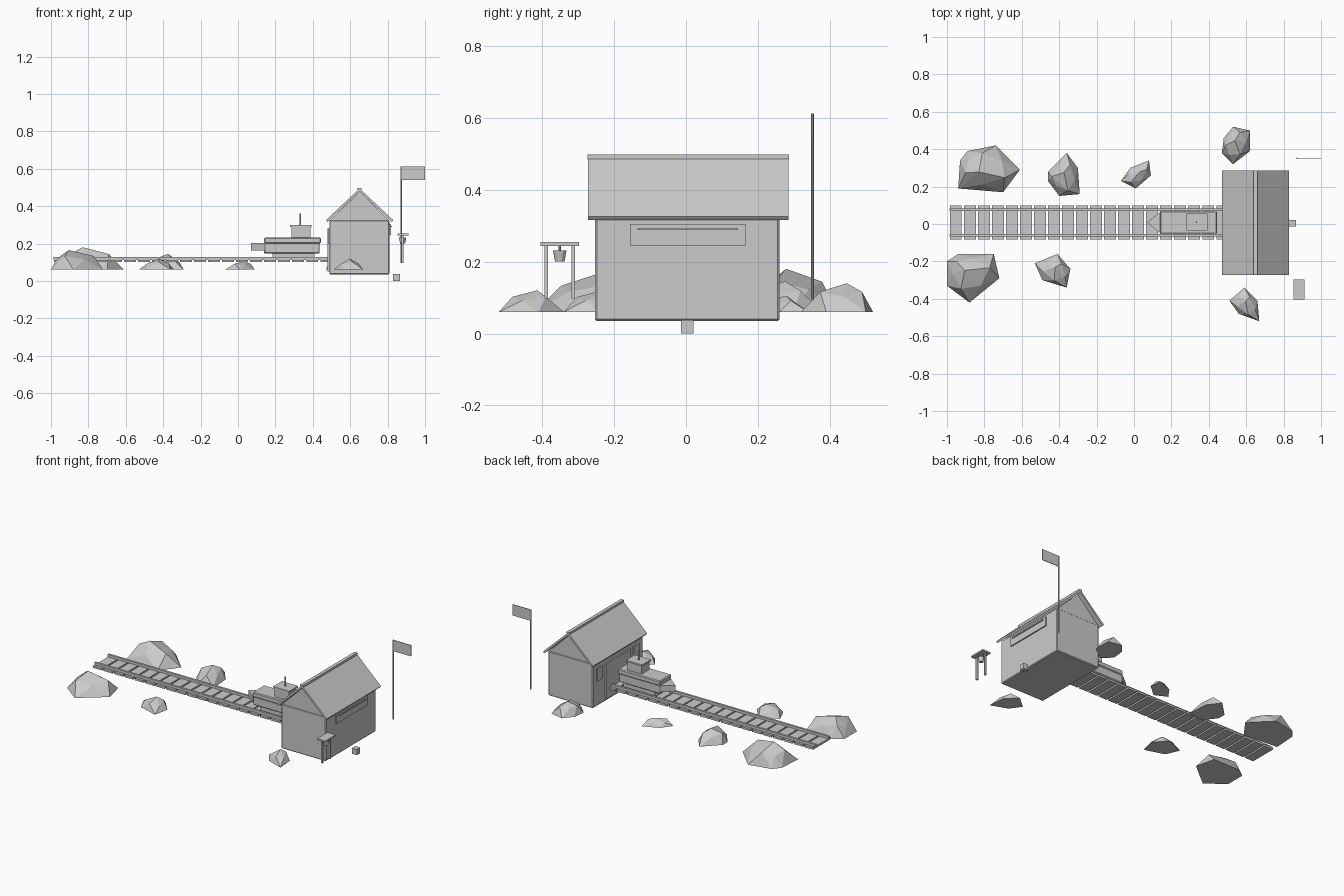
import bpy, bmesh, math
from mathutils import Vector

cube = bpy.data.objects.get("Cube")
if cube:
    bpy.data.objects.remove(cube)

grey = bpy.data.materials.new("plain_grey")
grey.use_nodes = True
tone = (0.6, 0.6, 0.6, 1)
grey.diffuse_color = tone
grey.node_tree.nodes["Principled BSDF"].inputs["Base Color"].default_value = tone


def finish(name, bm):
    bmesh.ops.recalc_face_normals(bm, faces=bm.faces)
    mesh = bpy.data.meshes.new(name)
    bm.to_mesh(mesh)
    bm.free()
    mesh.materials.append(grey)
    obj = bpy.data.objects.new(name, mesh)
    bpy.context.collection.objects.link(obj)
    return obj


def box(name, x, y, z, bevel=0):
    """Box from (low, high) pairs on each axis."""
    bm = bmesh.new()
    bmesh.ops.create_cube(bm, size=1)
    for v in bm.verts:
        v.co = [(a + b) / 2 + c * (b - a) for (a, b), c in zip((x, y, z), v.co)]
    obj = finish(name, bm)
    if bevel:
        mod = obj.modifiers.new("soft_edge", "BEVEL")
        mod.width = bevel
        mod.segments = 1
    return obj


def prism(name, points, offset):
    """Extrude a flat outline along an offset."""
    bm = bmesh.new()
    face = bm.faces.new([bm.verts.new(p) for p in points])
    out = bmesh.ops.extrude_face_region(bm, geom=[face])
    moved = [g for g in out["geom"] if isinstance(g, bmesh.types.BMVert)]
    bmesh.ops.translate(bm, verts=moved, vec=offset)
    return finish(name, bm)


def rod(name, x, y, z, r1, r2, sides=8):
    bm = bmesh.new()
    bmesh.ops.create_cone(bm, cap_ends=True, segments=sides, radius1=r1,
                          radius2=r2, depth=z[1] - z[0])
    bmesh.ops.translate(bm, verts=bm.verts, vec=(x, y, sum(z) / 2))
    return finish(name, bm)


def rock(name, outline, height):
    """Faceted boulder: wide flat foot, narrower shoulder, off-centre peak."""
    bm = bmesh.new()
    foot = [Vector((x, y, 0.06)) for x, y in outline]
    mid = sum(foot, Vector()) / len(foot)
    for i, p in enumerate(foot):
        bm.verts.new(p)
        q = (p + foot[i - 1]) / 2
        rise = height * (0.7 if i % 2 else 0.52)
        bm.verts.new(mid + (q - mid) * 0.75 + Vector((0, 0, rise)))
    bm.verts.new(mid + (foot[0] - mid) * 0.2 + Vector((0, 0, height)))
    out = bmesh.ops.convex_hull(bm, input=bm.verts)
    bmesh.ops.delete(bm, geom=list(set(out["geom_interior"])), context="VERTS")
    return finish(name, bm)


# Shed: walls, gables, roof slabs and ridge
RIDGE, MID = 0.65, 0.008
box("shed_walls", (0.488, 0.81), (-0.253, 0.26), (0.035, 0.325), 0.005)
prism("shed_gable", [(0.49, -0.25, 0.32), (0.808, -0.25, 0.32), (RIDGE, -0.25, 0.478)],
      (0, 0.507, 0))
for side, label in ((-1, "west"), (1, "east")):
    prism("roof_" + label,
          [(RIDGE, -0.273, 0.495), (RIDGE + side * 0.18, -0.273, 0.325),
           (RIDGE + side * 0.172, -0.273, 0.315), (RIDGE, -0.273, 0.478)],
          (0, 0.558, 0))
box("roof_ridge", (RIDGE - 0.011, RIDGE + 0.011), (-0.274, 0.286), (0.484, 0.498))

# Shed openings
box("shed_door", (0.479, 0.49), (-0.12, 0.135), (0.05, 0.28))
for y in (-0.18, 0.195):
    box("small_window", (0.481, 0.49), (y - 0.028, y + 0.028), (0.2, 0.28))
box("wide_hatch", (0.805, 0.818), (-0.155, 0.165), (0.245, 0.305))
box("hatch_lip", (0.815, 0.823), (-0.135, 0.145), (0.288, 0.294))
box("step_block", (0.83, 0.865), (-0.014, 0.021), (0, 0.037))

# Track
for i in range(20):
    x = -0.985 + i * 0.075
    box("sleeper", (x, x + 0.064), (-0.083, 0.1), (0.1, 0.113))
for y in (-0.06, 0.077):
    box("rail", (-0.987, 0.488), (y - 0.007, y + 0.007), (0.111, 0.129))

# Rail car
box("car_undercarriage", (0.185, 0.41), (-0.04, 0.056), (0.113, 0.15))
box("car_body", (0.14, 0.437), (-0.047, 0.063), (0.147, 0.203), 0.004)
box("car_deck", (0.14, 0.443), (-0.052, 0.068), (0.2, 0.232), 0.005)
prism("car_nose", [(0.07, MID, 0.162), (0.142, -0.05, 0.162), (0.142, 0.066, 0.162)],
      (0, 0, 0.04))
box("car_cabin", (0.285, 0.387), (-0.03, 0.048), (0.23, 0.29))
box("cabin_roof", (0.277, 0.393), (-0.036, 0.056), (0.288, 0.298))
rod("cabin_mast", 0.334, 0.01, (0.295, 0.36), 0.004, 0.004)

# Bell stand
for y in (-0.389, -0.314):
    box("bell_post", (0.873, 0.885), (y - 0.005, y + 0.005), (0.097, 0.247))
box("bell_roof", (0.853, 0.912), (-0.404, -0.298), (0.244, 0.254))
rod("bell", 0.88, -0.351, (0.2, 0.231), 0.013, 0.019, 12)
rod("bell_hook", 0.88, -0.351, (0.23, 0.246), 0.003, 0.003)

# Flag
rod("flag_pole", 0.872, 0.352, (0.095, 0.612), 0.004, 0.004)
box("flag", (0.872, 1.0), (0.35, 0.354), (0.54, 0.612))

# Boulders
boulders = {
    "far_west_rock": (0.12, [(-.94, .19), (-.93, .34), (-.89, .39), (-.74, .42),
                             (-.61, .29), (-.7, .17)]),
    "near_west_rock": (0.105, [(-1, -.2), (-.94, -.16), (-.75, -.16), (-.72, -.29),
                               (-.88, -.42), (-1, -.33)]),
    "far_middle_rock": (0.085, [(-.36, .38), (-.3, .3), (-.29, .16), (-.4, .15),
                                (-.46, .23), (-.46, .28)]),
    "near_middle_rock": (0.06, [(-.41, -.16), (-.34, -.24), (-.36, -.34), (-.49, -.3),
                                (-.53, -.21)]),
    "far_small_rock": (0.045, [(.08, .34), (.09, .26), (.01, .19), (-.07, .23),
                               (-.02, .3)]),
    "far_shed_rock": (0.08, [(.53, .52), (.62, .5), (.62, .39), (.53, .32),
                             (.47, .38), (.48, .46)]),
    "near_shed_rock": (0.06, [(.59, -.34), (.66, -.41), (.67, -.52), (.56, -.48),
                              (.51, -.41)]),
}
for name, (height, outline) in boulders.items():
    rock(name, outline, height)
